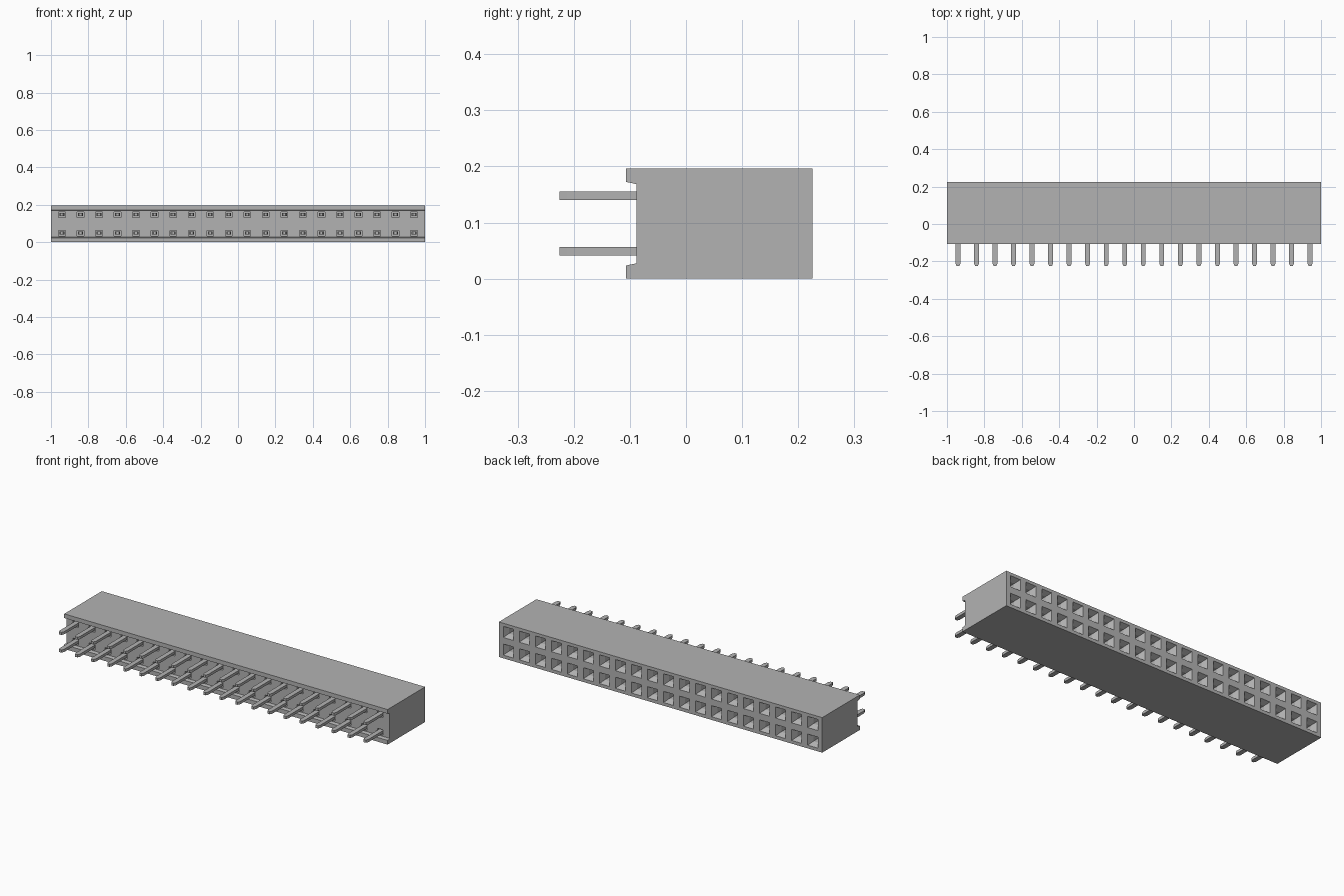
import bpy, bmesh

if "Cube" in bpy.data.objects:
    bpy.data.objects.remove(bpy.data.objects["Cube"])

COLS, PITCH = 20, 0.0991
ROWS = (0.0490, 0.1475)
XS = [(i - (COLS - 1) / 2) * PITCH for i in range(COLS)]

grey = bpy.data.materials.new("grey")
grey.diffuse_color = (0.45, 0.45, 0.45, 1)
grey.use_nodes = True
grey.node_tree.nodes["Principled BSDF"].inputs["Base Color"].default_value = grey.diffuse_color


def make_object(name, bm):
    bmesh.ops.recalc_face_normals(bm, faces=bm.faces)
    mesh = bpy.data.meshes.new(name)
    bm.to_mesh(mesh)
    bm.free()
    mesh.materials.append(grey)
    obj = bpy.data.objects.new(name, mesh)
    bpy.context.collection.objects.link(obj)
    return obj


def loft(bm, x, z, sections):
    """Closed rectangular tube along y; each section is (y, width, height)."""
    rings = [[bm.verts.new((x + sx * w / 2, y, z + sz * h / 2))
              for sx, sz in ((-1, -1), (1, -1), (1, 1), (-1, 1))]
             for y, w, h in sections]
    bm.faces.new(rings[0])
    bm.faces.new(rings[-1])
    for a, b in zip(rings, rings[1:]):
        for k in range(4):
            bm.faces.new((a[k], a[(k + 1) % 4], b[(k + 1) % 4], b[k]))


def repeat(name, sections):
    bm = bmesh.new()
    for z in ROWS:
        for x in XS:
            loft(bm, x, z, sections)
    return make_object(name, bm)


# Housing: side profile with lips along the front, extruded in x
half = [(0.225, 0.0), (-0.107, 0.0), (-0.107, 0.0235), (-0.088, 0.0275)]
profile = half + [(y, 0.196 - z) for y, z in reversed(half)]
bm = bmesh.new()
face = bm.faces.new([bm.verts.new((-1, y, z)) for y, z in profile])
ext = bmesh.ops.extrude_face_region(bm, geom=[face])
bmesh.ops.translate(bm, vec=(2, 0, 0),
                    verts=[v for v in ext["geom"] if isinstance(v, bmesh.types.BMVert)])
housing = make_object("housing", bm)

# Funnel sockets at the back and shallow pockets round the pins
sockets = repeat("socket_cutter", [(0.235, 0.066, 0.066), (0.225, 0.062, 0.062),
                                   (0.195, 0.034, 0.034), (0.02, 0.034, 0.034)])
pockets = repeat("pocket_cutter", [(-0.10, 0.036, 0.030), (-0.06, 0.036, 0.030)])
bpy.context.view_layer.objects.active = housing
for cutter in (sockets, pockets):
    mod = housing.modifiers.new("cut", "BOOLEAN")
    mod.operation = "DIFFERENCE"
    mod.solver = "EXACT"
    mod.object = cutter
    bpy.ops.object.modifier_apply(modifier=mod.name)
    bpy.data.objects.remove(cutter)

# Flat pins with tapered tips
repeat("pins", [(-0.225, 0.014, 0.015), (-0.212, 0.026, 0.015), (-0.05, 0.026, 0.015)])
